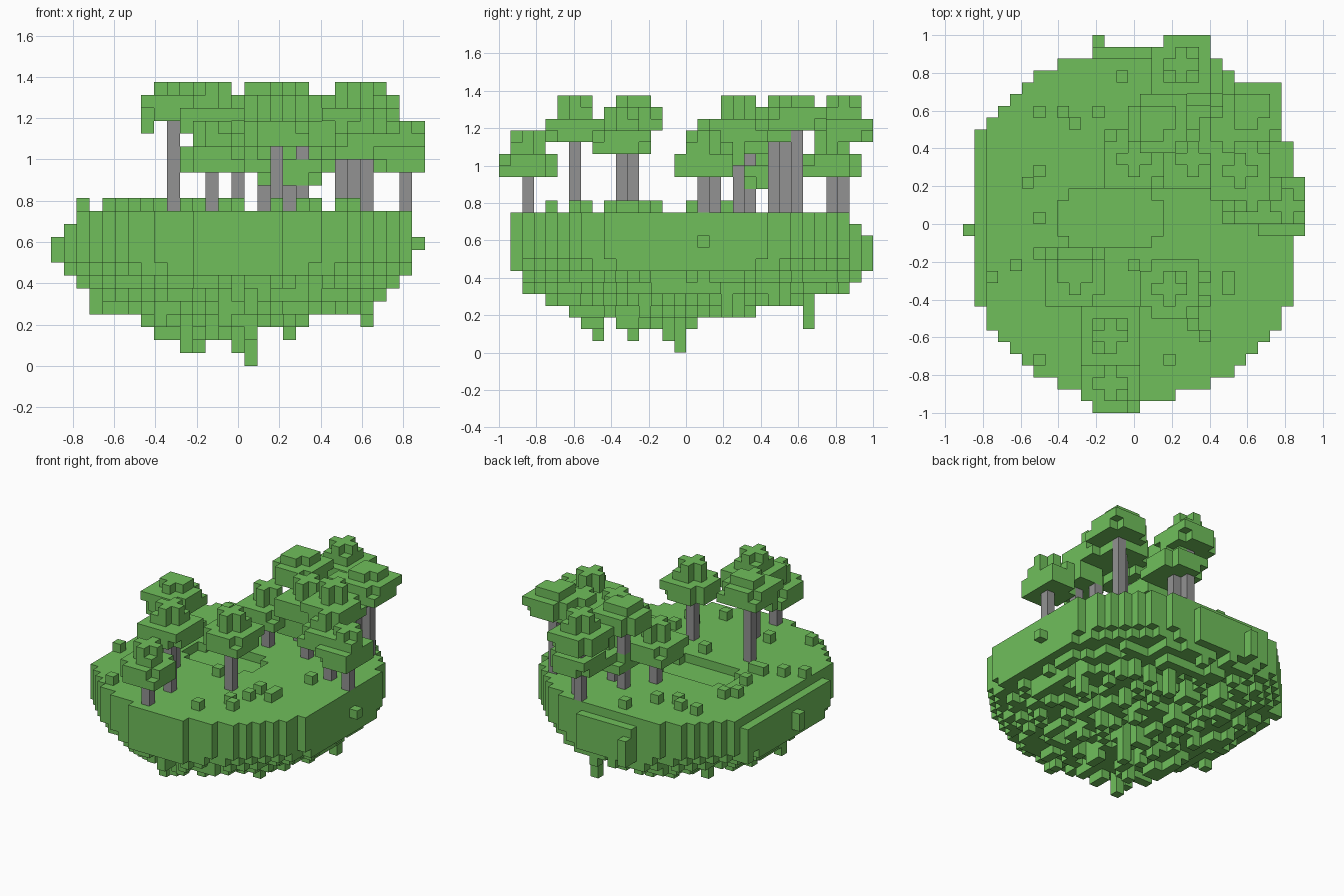
import bpy
import bmesh
import random
from mathutils import Vector

random.seed(4)
V = 1 / 16                      # edge length of one block

cube = bpy.data.objects.get("Cube")
if cube:
    bpy.data.objects.remove(cube, do_unlink=True)


def material(name, rgb):
    m = bpy.data.materials.new(name)
    m.use_nodes = True
    m.diffuse_color = (*rgb, 1)
    m.node_tree.nodes["Principled BSDF"].inputs["Base Color"].default_value = (*rgb, 1)
    return m


GREEN = material("leaf_green", (0.16, 0.52, 0.105))
GREY = material("trunk_grey", (0.29, 0.29, 0.29))


# Grid helpers: block indices <-> positions of block centres
def cell(x, y, z):
    return round(x / V), round((y - V / 2) / V), round(z / V)


def centre(i, j):
    return i * V, (j + 0.5) * V


def build_blocks(name, blocks, mat):
    """Make a mesh from the exposed sides of a set of blocks."""
    bm = bmesh.new()
    verts = {}

    def vert(p):
        key = tuple(round(c * 2) for c in p)
        if key not in verts:
            verts[key] = bm.verts.new(Vector(p) * V)
        return verts[key]

    for i, j, k in sorted(blocks):
        mid = Vector((i, j + 0.5, k + 0.5))
        for axis in range(3):
            for sign in (-1, 1):
                n = Vector((0, 0, 0))
                n[axis] = sign
                if (i + int(n.x), j + int(n.y), k + int(n.z)) in blocks:
                    continue
                u = Vector((0, 0, 0))
                u[(axis + 1) % 3] = 0.5
                w = n.cross(u)
                f = mid + n / 2
                bm.faces.new([vert(f + a * u + b * w)
                              for a, b in ((-1, -1), (1, -1), (1, 1), (-1, 1))])
    mesh = bpy.data.meshes.new(name)
    bm.to_mesh(mesh)
    bm.free()
    mesh.materials.append(mat)
    ob = bpy.data.objects.new(name, mesh)
    bpy.context.collection.objects.link(ob)
    return ob


# Island: each layer is an ellipse (layer, centre x, centre y, radius x, radius y)
LAYERS = [(2, -.15, -.22, .27, .36), (3, -.14, -.14, .41, .5),
          (4, 0, 0, .65, .74), (5, 0, 0, .71, .82),
          (6, 0, .02, .79, .89), (7, 0, 0, .88, .93)]


def in_rim(x, y):
    return x * x + (y * .98) ** 2 < .92 ** 2 and abs(x) < .83


def column_bottom(x, y):
    """Lowest layer of a column, roughened so that the underside is spiky."""
    for k, cx, cy, rx, ry in LAYERS:
        if ((x - cx) / rx) ** 2 + ((y - cy) / ry) ** 2 < 1:
            if k <= 4:
                return k + random.choice((0, 1, 1, 2))
            return k + (k < 7 and random.random() < .35)
    return 8


def in_pond(x, y):
    inside = -.41 < x < .16 and -.125 < y < .19
    corner = abs(x + .125) > .21 and abs(y - .03) > .09
    return inside and not corner


island = set()
for i in range(-15, 16):
    for j in range(-16, 16):
        x, y = centre(i, j)
        if in_rim(x, y):
            low_top = in_pond(x, y) or x < -.78 or y > .88
            top = 10 if low_top else 11
            island.update((i, j, k) for k in range(column_bottom(x, y), top + 1))

# Hanging roots below the island (x, y, lowest layer)
ROOTS = [(-.25, -.47, 1), (-.19, -.28, 1), (0, -.09, 1), (.06, -.03, 0),
         (-.69, -.1, 4), (.31, .3, 3), (.62, .22, 3), (.25, .66, 2),
         (0, -.84, 5), (.12, .84, 5)]
for x, y, low in ROOTS:
    i, j, _ = cell(x, y, 0)
    island.update((i, j, k) for k in range(low, 8))

# Loose blocks standing out of the rim
for x, y, low, high in [(-.875, -.03, 8, 9), (.875, .09, 9, 9),
                        (-.19, .97, 7, 9), (-.81, .47, 7, 10)]:
    i, j, _ = cell(x, y, 0)
    island.update((i, j, k) for k in range(low, high + 1))
build_blocks("island", island, GREEN)

# Small bushes on the grass
BUSHES = [(-.06, .78), (-.5, .59), (-.19, .59), (-.5, .28), (-.5, .03),
          (-.75, -.28), (-.5, -.72), (.19, -.72), (0, -.22), (.5, -.28),
          (.38, -.28), (.38, -.6), (-.5, -.16), (-.38, .59), (-.62, -.22),
          (.5, -.34), (.31, -.53), (.38, -.4), (.56, .03), (-.25, -.59),
          (-.44, -.16), (-.31, .53), (-.56, .22)]
build_blocks("bushes", {cell(x, y, .75) for x, y in BUSHES}, GREEN)

# Trees (x, y, height of the canopy's underside, layers in the crown)
TREES = [(-.125, -.84, .94, 2), (-.125, -.59, 1.125, 2), (-.31, -.28, 1.19, 1),
         (.19, -.34, 1.06, 2), (.81, .09, .94, 2), (.25, .84, 1.125, 2),
         (.125, .53, 1.19, 1), (.62, .59, 1.19, 1), (.5, .47, 1.125, 1),
         (.31, .34, 1.06, 2), (.56, .28, 1.125, 2), (.62, .16, 1.0, 2),
         (0, .34, .94, 2), (.31, .78, .94, 2), (.25, .47, .875, 2)]

foliage, trunks = set(), set()
for x, y, z, crown in TREES:
    ci, cj, ck = cell(x, y, z)
    trunks.update((ci, cj, k) for k in range(11, ck))
    for di in range(-2, 3):
        for dj in range(-2, 3):
            i, j = ci + di, cj + dj
            if i > 14:
                continue
            # two wide layers with ragged corners
            for layer in (0, 1):
                if abs(di) + abs(dj) < 4 or random.random() < .5:
                    foliage.add((i, j, ck + layer))
            # cross-shaped crown
            if abs(di) + abs(dj) <= 1:
                foliage.update((i, j, ck + 2 + layer) for layer in range(crown))
            elif abs(di) == abs(dj) == 1 and random.random() < .3:
                foliage.add((i, j, ck + 2))

# Extra trunk inside the thicket, and leaves drooping from the front left canopy
i, j, _ = cell(.56, .53, 0)
trunks.update((i, j, k) for k in range(11, 18))
foliage.add(cell(-.44, -.34, 1.125))

build_blocks("tree_foliage", foliage, GREEN)
build_blocks("tree_trunks", trunks - foliage, GREY)
